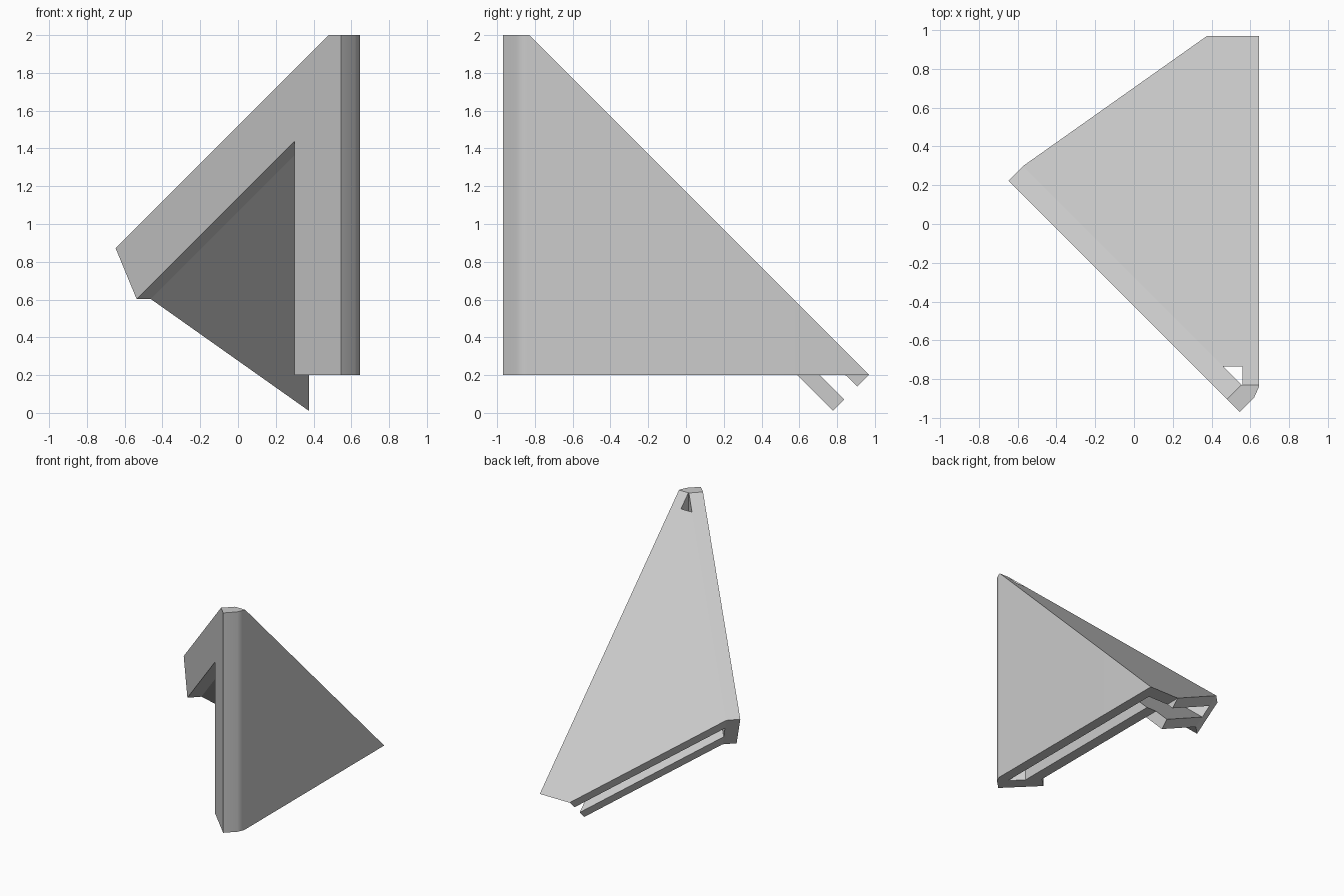
import bpy, bmesh, math
from mathutils import Vector

if "Cube" in bpy.data.objects:
    bpy.data.objects.remove(bpy.data.objects["Cube"], do_unlink=True)

# Single plain grey
grey = bpy.data.materials.new("plain_grey")
grey.use_nodes = True
COLOUR = (0.6, 0.6, 0.6, 1)
grey.diffuse_color = COLOUR
grey.node_tree.nodes["Principled BSDF"].inputs["Base Color"].default_value = COLOUR


def add_object(name, bm):
    bmesh.ops.recalc_face_normals(bm, faces=bm.faces)
    mesh = bpy.data.meshes.new(name)
    bm.to_mesh(mesh)
    bm.free()
    mesh.materials.append(grey)
    obj = bpy.data.objects.new(name, mesh)
    bpy.context.collection.objects.link(obj)
    return obj


def block(name, planes, size=6):
    """Convex solid: a big cube trimmed by (normal, limit) half spaces."""
    bm = bmesh.new()
    bmesh.ops.create_cube(bm, size=size)
    for normal, limit in planes:
        n = Vector(normal)
        cut = bmesh.ops.bisect_plane(
            bm, geom=bm.verts[:] + bm.edges[:] + bm.faces[:], dist=1e-6,
            plane_co=n * (limit / n.length_squared), plane_no=n, clear_outer=True)
        rim = [e for e in cut["geom_cut"] if isinstance(e, bmesh.types.BMEdge)]
        bmesh.ops.edgeloop_fill(bm, edges=rim)
    return add_object(name, bm)


def combine(target, tools, operation):
    """Boolean the tools into the target, then delete the tools."""
    for tool in tools:
        mod = target.modifiers.new("combine", 'BOOLEAN')
        mod.operation, mod.solver, mod.object = operation, 'EXACT', tool
    bpy.context.view_layer.update()
    graph = bpy.context.evaluated_depsgraph_get()
    mesh = bpy.data.meshes.new_from_object(target.evaluated_get(graph))
    target.modifiers.clear()
    target.data = mesh
    for tool in tools:
        bpy.data.objects.remove(tool, do_unlink=True)


# Shared trimming directions
SIDE, SLOPE, TOP, BACK_OF_PLATE = (1, 0, 0), (0, 1, 1), (0, 0, 1), (-1, -1, 0)
END = ((-1, math.sqrt(0.5), -math.sqrt(0.5)), 0.168)


def shell(name, outer, inner, extra=()):
    """Side wall and sloped panel in one, hollow below and open at the ends."""
    body = block(name, [(SIDE, outer[0]), (SLOPE, outer[1]), (TOP, 2),
                        (BACK_OF_PLATE, 0.275), END, *extra])
    hollow = block("hollow", [(SIDE, inner[0]), (SLOPE, inner[1])], 8)
    floor = block("floor_trim", [((-1, 0, 0), -0.375), (TOP, 0.2)], 8)
    combine(body, [hollow, floor], 'DIFFERENCE')
    return body


# Outer shell with its softened front corner and small vent near the apex
corner_normal = Vector((0.055, -0.025, 0))
corner = (corner_normal, corner_normal.dot(Vector((0.62, -0.895, 0))))
outer_shell = shell("outer_shell", (0.645, 1.17), (0.56, 1.045), [corner])
vent = block("vent", [(SIDE, 0.56), ((0, 1, 0), -0.735), ((0, 0, -1), -1)], 8)
combine(outer_shell, [vent], 'DIFFERENCE')

# Inner shell, leaving a slot between the two
inner_shell = shell("inner_shell", (0.465, 0.91), (0.375, 0.79))

# Diagonal front plate: a bent frame profile pushed straight back
profile = [(0.545, 2), (0.48, 2), (-0.648, 0.872), (-0.537, 0.603),
           (0.30, 1.44), (0.30, 0.2), (0.545, 0.2)]
bm = bmesh.new()
face = bm.faces.new([bm.verts.new((x, -0.425 - x, z)) for x, z in profile])
pushed = bmesh.ops.extrude_face_region(bm, geom=[face])["geom"]
bmesh.ops.translate(bm, vec=(0.075, 0.075, 0),
                    verts=[v for v in pushed if isinstance(v, bmesh.types.BMVert)])
bracket = add_object("corner_bracket", bm)

# Fuse everything and shade
combine(bracket, [outer_shell, inner_shell], 'UNION')
bm = bmesh.new()
bm.from_mesh(bracket.data)
bmesh.ops.remove_doubles(bm, verts=bm.verts, dist=0.002)
bm.to_mesh(bracket.data)
bm.free()
bpy.ops.object.select_all(action='DESELECT')
bracket.select_set(True)
bpy.context.view_layer.objects.active = bracket
bpy.ops.object.shade_smooth_by_angle(angle=math.radians(33))
weighted = bracket.modifiers.new("even_shading", 'WEIGHTED_NORMAL')
weighted.keep_sharp = True
